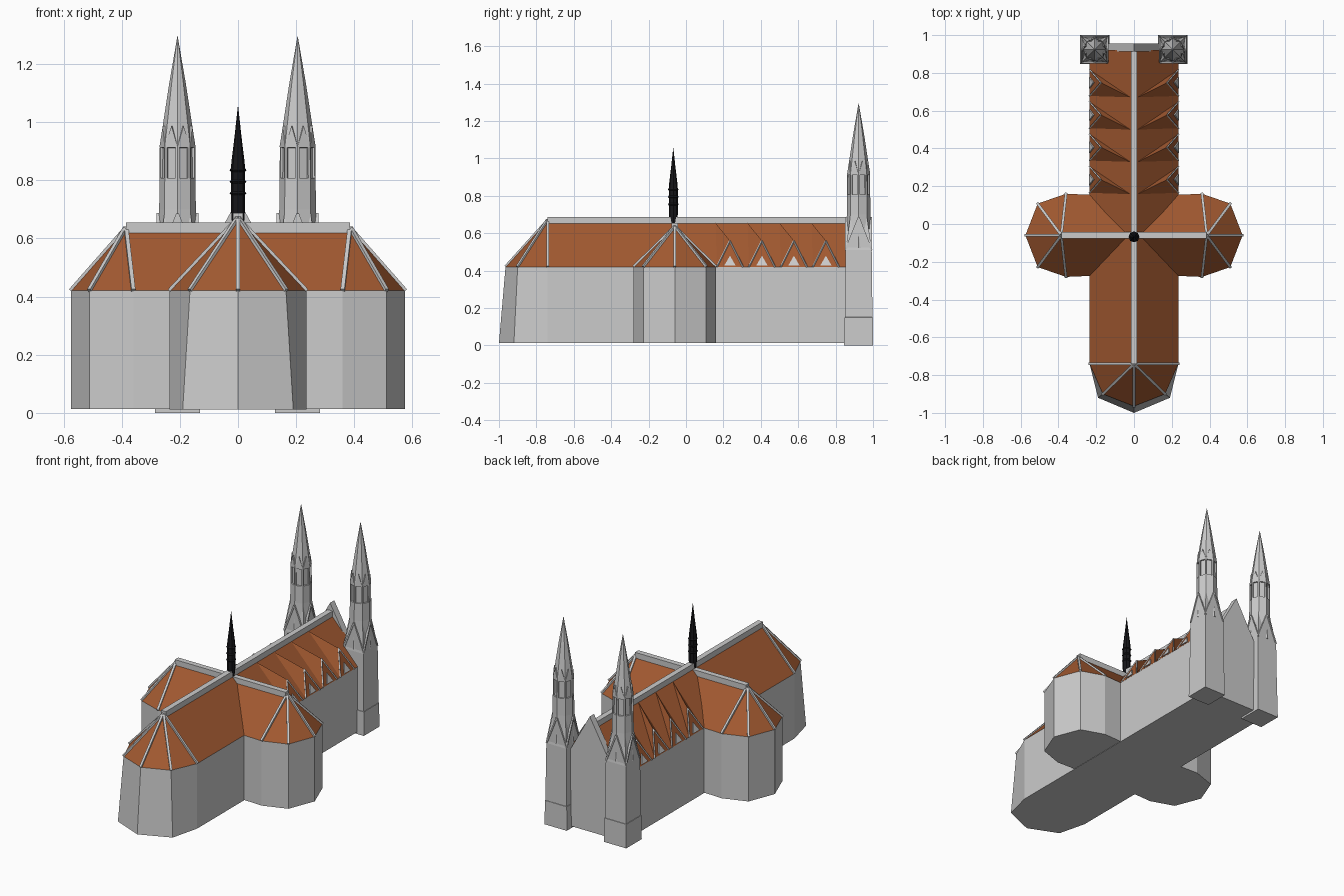
import bpy, bmesh
from math import sin, cos, pi
from mathutils import Vector, Matrix

if "Cube" in bpy.data.objects:
    bpy.data.objects.remove(bpy.data.objects["Cube"])


def material(name, rgb):
    m = bpy.data.materials.new(name)
    m.diffuse_color = (*rgb, 1)
    m.use_nodes = True
    m.node_tree.nodes["Principled BSDF"].inputs["Base Color"].default_value = m.diffuse_color
    return m


TILE = material("roof_tile", (0.36, 0.10, 0.03))
BLACK = material("dark_metal", (0.008, 0.008, 0.01))


def finish(name, bm, mat=None):
    bmesh.ops.recalc_face_normals(bm, faces=bm.faces)
    me = bpy.data.meshes.new(name)
    bm.to_mesh(me)
    bm.free()
    ob = bpy.data.objects.new(name, me)
    bpy.context.collection.objects.link(ob)
    if mat:
        me.materials.append(mat)
    return ob


def add(bm, verts, faces):
    vs = [bm.verts.new(v) for v in verts]
    return [bm.faces.new([vs[i] for i in f]) for f in faces]


def loft(bm, rings):
    """Closed skin through rings of equal point count."""
    n = len(rings[0])
    faces = [(k*n+i, k*n+(i+1) % n, (k+1)*n+(i+1) % n, (k+1)*n+i)
             for k in range(len(rings)-1) for i in range(n)]
    caps = [tuple(range(n)), tuple((len(rings)-1)*n+i for i in range(n))]
    return add(bm, [p for r in rings for p in r], faces + caps)


def ring(x, y, z, r, n=8, turn=0.0):
    return [(x+r*cos(turn+2*pi*i/n), y+r*sin(turn+2*pi*i/n), z) for i in range(n)]


def square(x, y, z, h):
    return [(x-h, y-h, z), (x+h, y-h, z), (x+h, y+h, z), (x-h, y+h, z)]


def beams(name, pairs, w, h, mat=None):
    """Straight rectangular strips between pairs of points."""
    bm = bmesh.new()
    for p, q in pairs:
        p, q = Vector(p), Vector(q)
        d = q - p
        m = (Matrix.Translation((p+q)/2) @ d.to_track_quat('Y', 'Z').to_matrix().to_4x4()
             @ Matrix.Diagonal((w, d.length, h, 1)))
        bmesh.ops.create_cube(bm, size=1, matrix=m)
    return finish(name, bm, mat)


EAVE = 0.42


def wing(name, base, eaves, apex, end, floor):
    """Walls, faceted hip roof, ridge cap and hip ribs of one arm."""
    bm = bmesh.new()
    loft(bm, [[(x, y, floor) for x, y in base], [(x, y, EAVE) for x, y in eaves]])
    finish(name + "_walls", bm)
    top = [(x, y, EAVE) for x, y in eaves]
    n = len(top)
    bm = bmesh.new()
    faces = [(0, 1, n, n+1), (n-2, n-1, n+1, n), (n-1, 0, n+1)]
    faces += [(i, i+1, n) for i in range(1, n-2)]
    add(bm, top + [apex, end], faces)
    finish(name + "_roof", bm, TILE)
    beams(name + "_ridge_cap", [(apex, end)], 0.034, 0.036)
    beams(name + "_hip_ribs", [(apex, p) for p in top[1:-1]], 0.014, 0.016)


# Nave with battered front apse
half_e = [(0.235, 0.92), (0.235, -0.74), (0.165, -0.90)]
half_b = [(0.235, 0.92), (0.235, -0.74), (0.19, -0.92)]


def close(h, tip):
    return h + [tip] + [(-x, y) for x, y in reversed(h)]


wing("nave", close(half_b, (0, -1.0)), close(half_e, (0, -0.965)),
     (0, -0.74, 0.67), (0, 0.92, 0.67), 0.012)

# Transept arms
arm = [(0, 0.205), (0.36, 0.22), (0.51, 0.168), (0.575, 0)]
arm += [(x, -y) for x, y in reversed(arm[:3])]
for s, side in ((1, "right"), (-1, "left")):
    pts = [(s*x, y-0.06) for x, y in arm]
    wing("transept_" + side, pts, pts, (s*0.385, -0.06, 0.636), (0, -0.06, 0.636), 0.014)

# Skewed dormers along the rear nave
bm, glass, frames = bmesh.new(), bmesh.new(), []
for s in (1, -1):
    for k in range(4):
        yc = 0.235 + 0.171*k
        a, b = (s*0.236, yc-0.07, EAVE), (s*0.236, yc+0.07, EAVE)
        g, back = (s*0.175, yc, 0.56), (s*0.02, yc-0.077, 0.655)
        add(bm, [a, b, g, back], [(0, 1, 2), (0, 2, 3), (1, 3, 2), (0, 3, 1)])
        frames += [(a, g), (b, g)]
        loft(glass, [[(s*(0.234+o), yc-0.03, 0.428), (s*(0.234+o), yc+0.03, 0.428),
                      (s*(0.212+o), yc, 0.48)] for o in (-0.01, 0.005)])
finish("dormers", bm, TILE)
finish("dormer_windows", glass)
beams("dormer_frames", frames, 0.007, 0.007)

# Rear gable wall between the towers
bm = bmesh.new()
prof = [(-0.17, 0.012), (0.17, 0.012), (0.17, 0.43), (0, 0.735), (-0.17, 0.43)]
loft(bm, [[(x, y, z) for x, z in prof] for y in (0.913, 0.955)])
finish("rear_gable", bm)

# Twin towers
for tx, side in ((0.205, "right"), (-0.208, "left")):
    ty = 0.923
    bm = bmesh.new()
    loft(bm, [square(tx, ty, z, h) for z, h in
              ((0, 0.077), (0.15, 0.076), (0.151, 0.074), (0.51, 0.070), (0.72, 0.040))])
    finish("tower_base_" + side, bm)

    # Crossed gables with raised edges
    bm, edges = bmesh.new(), []
    for turn in (0, pi/2):
        m = Matrix.Translation((tx, ty, 0)) @ Matrix.Rotation(turn, 4, 'Z')
        tri = [[m @ Vector((x, y, z)) for x, z in ((-0.069, 0.51), (0.069, 0.51), (0, 0.685))]
               for y in (-0.068, 0.068)]
        loft(bm, tri)
        edges += [(t[i], t[2]) for t in tri for i in (0, 1)]
    finish("tower_gables_" + side, bm)
    beams("gable_edges_" + side, edges, 0.009, 0.009)

    # Octagonal belfry with recessed openings
    bm = bmesh.new()
    faces = loft(bm, [ring(tx, ty, z, r) for z, r in
                      ((0.52, 0.072), (0.70, 0.063), (0.80, 0.062), (0.92, 0.061))])
    bmesh.ops.recalc_face_normals(bm, faces=bm.faces)
    bmesh.ops.inset_individual(bm, faces=faces[16:24], thickness=0.011, depth=0)
    bmesh.ops.inset_individual(bm, faces=faces[16:24], thickness=0.001, depth=-0.008)
    finish("belfry_" + side, bm)

    # Spire and its ring of gablets
    bm = bmesh.new()
    loft(bm, [ring(tx, ty, z, r) for z, r in ((0.92, 0.061), (1.13, 0.029), (1.294, 0.0008))])
    finish("spire_" + side, bm)
    bm = bmesh.new()
    rim = ring(tx, ty, 0.915, 0.062)
    peak = ring(tx, ty, 0.987, 0.055, turn=pi/8)
    inner = ring(tx, ty, 0.987, 0.03, turn=pi/8)
    for i in range(8):
        add(bm, [rim[i], rim[(i+1) % 8], peak[i], inner[i]],
            [(0, 1, 2), (0, 2, 3), (1, 3, 2), (0, 3, 1)])
    finish("spire_gablets_" + side, bm)

# Slender dark spire over the crossing
bm = bmesh.new()
prof = [(0.64, 0.02), (0.70, 0.024)]
for z in (0.755, 0.795, 0.835):
    prof += [(z-0.006, 0.024), (z, 0.029), (z+0.006, 0.024)]
prof += [(0.86, 0.023), (0.95, 0.012), (1.055, 0.0006)]
loft(bm, [ring(0, -0.068, z, r) for z, r in prof])
finish("crossing_spire", bm, BLACK)
